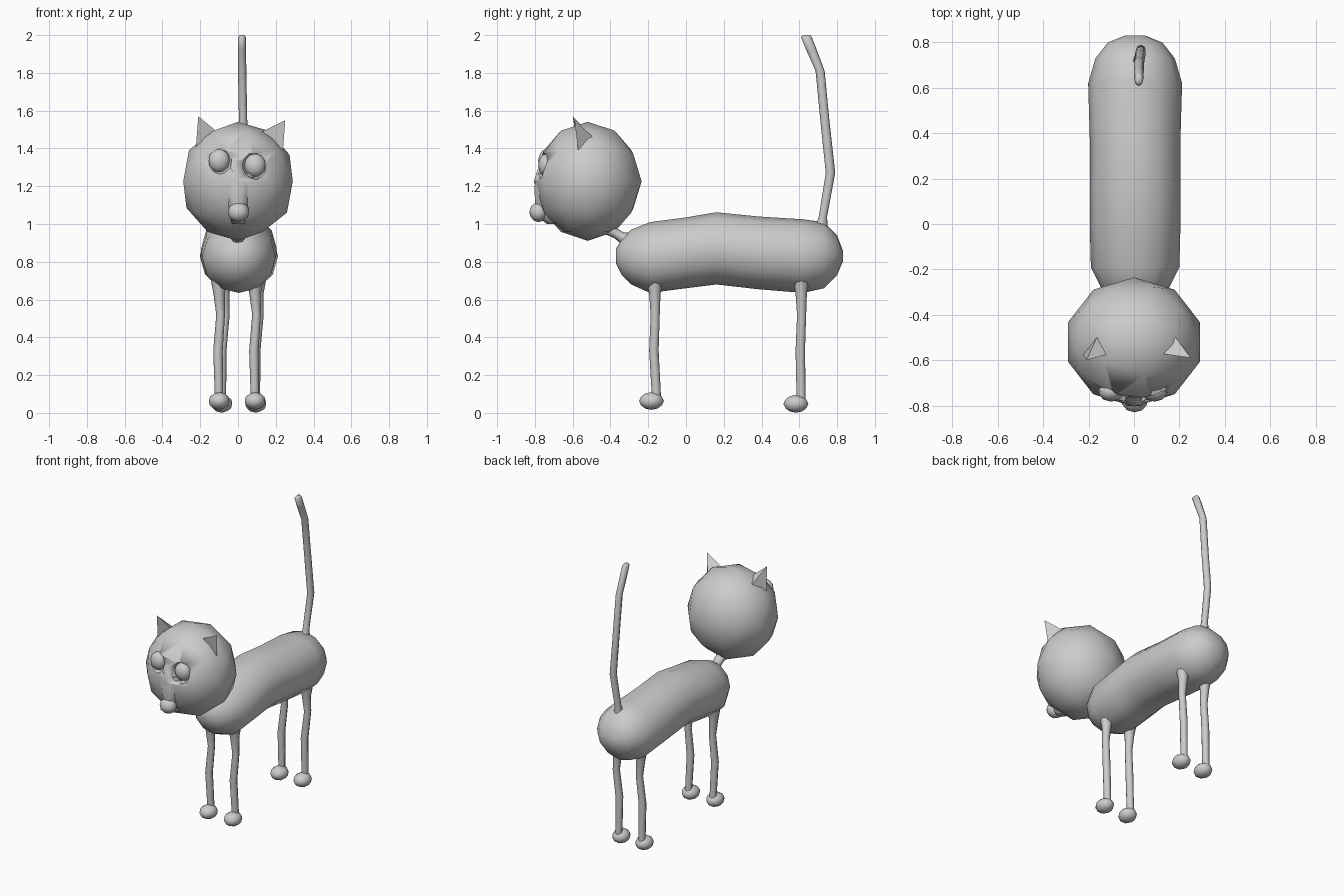
import bpy, bmesh, math
from mathutils import Vector

if "Cube" in bpy.data.objects:
    bpy.data.objects.remove(bpy.data.objects["Cube"])

grey = bpy.data.materials.new("grey")
grey.diffuse_color = (0.6, 0.6, 0.6, 1)
grey.use_nodes = True
grey.node_tree.nodes["Principled BSDF"].inputs["Base Color"].default_value = grey.diffuse_color


def finish(name, bm, angle=70):
    bmesh.ops.recalc_face_normals(bm, faces=bm.faces)
    mesh = bpy.data.meshes.new(name)
    bm.to_mesh(mesh)
    bm.free()
    mesh.materials.append(grey)
    obj = bpy.data.objects.new(name, mesh)
    bpy.context.collection.objects.link(obj)
    bpy.ops.object.select_all(action='DESELECT')
    obj.select_set(True)
    bpy.context.view_layer.objects.active = obj
    bpy.ops.object.shade_smooth_by_angle(angle=math.radians(angle))
    return obj


def ball(name, centre, radii, detail=2):
    """Faceted ball whose extents match the radii exactly."""
    bm = bmesh.new()
    bmesh.ops.create_icosphere(bm, subdivisions=detail, radius=1)
    for i in range(3):
        big = max(v.co[i] for v in bm.verts)
        for v in bm.verts:
            v.co[i] = centre[i] + v.co[i] / big * radii[i]
    return finish(name, bm)


def loft(name, rings, axis, sides):
    """Skin elliptical rings (x, y, z, width radius, other radius)."""
    bm = bmesh.new()
    loops = []
    for x, y, z, a, b in rings:
        loop = []
        for i in range(sides):
            t = 2 * math.pi * i / sides
            u, w = a * math.cos(t), b * math.sin(t)
            off = (u, 0, w) if axis == 'Y' else (u, w, 0)
            loop.append(bm.verts.new(Vector((x, y, z)) + Vector(off)))
        loops.append(loop)
    for l0, l1 in zip(loops, loops[1:]):
        for i in range(sides):
            j = (i + 1) % sides
            bm.faces.new((l0[i], l0[j], l1[j], l1[i]))
    bm.faces.new(loops[0])
    bm.faces.new(loops[-1])
    return finish(name, bm)


# Body: sagging capsule along y, from (y, bottom, top, half width)
profile = [(-.37, .79, .87, .04), (-.34, .73, .92, .10), (-.29, .68, .97, .145),
           (-.19, .635, 1.01, .195), (0, .66, 1.035, .2), (.16, .68, 1.062, .2),
           (.38, .655, 1.04, .2), (.62, .635, 1.025, .207), (.73, .66, 1.01, .175),
           (.80, .73, .94, .12), (.83, .80, .86, .045)]
loft("body", [(.005, y, (lo + hi) / 2, w, (hi - lo) / 2) for y, lo, hi, w in profile], 'Y', 12)

# Neck
loft("neck", [(0, -.46, 1.01, .06, .05), (0, -.38, .955, .035, .03),
              (0, -.33, .92, .035, .035), (0, -.24, .89, .06, .06)], 'Y', 8)

# Head with hollowed eye sockets
head = ball("head", (0, -.52, 1.226), (.29, .285, .315))
for side, x, z in (("left", -.1, 1.335), ("right", .09, 1.31)):
    cutter = ball(side + "_socket_cutter", (x, -.775, z), (.066, .06, .074))
    cutter.hide_render = True
    cutter.hide_set(True)
    cut = head.modifiers.new(side + "_socket", 'BOOLEAN')
    cut.operation = 'DIFFERENCE'
    cut.object = cutter
    cut.solver = 'EXACT'
    ball(side + "_eye", (x, -.738, z), (.055, .045, .064))

# Muzzle and nose
loft("muzzle", [(0, -.68, 1.27, .11, .11), (0, -.69, 1.2, .10, .118),
                (0, -.7, 1.12, .072, .105), (0, -.7, 1.05, .05, .1),
                (0, -.68, 1.0, .035, .06)], 'Z', 10)
ball("nose", (.003, -.78, 1.063), (.055, .05, .053))

# Ears: thin three-sided pyramids
for side, s, tip in (("left", -1, (-.21, -.60, 1.57)), ("right", 1, (.25, -.59, 1.55))):
    bm = bmesh.new()
    k = 0 if s < 0 else .012
    base = [bm.verts.new((s * (x + k), y, z)) for x, y, z in
            ((.225, -.57, 1.38), (.10, -.57, 1.48), (.15, -.47, 1.44))]
    top = bm.verts.new(tip)
    bm.faces.new(base)
    for i in range(3):
        bm.faces.new((base[i], base[(i + 1) % 3], top))
    finish(side + "_ear", bm)

# Legs and paws: slightly crooked thin tubes
for name, x, x_foot, y, y_foot, lift in (
        ("front_left", -.10, -.10, -.165, -.155, .015),
        ("front_right", .09, .09, -.165, -.155, .015),
        ("back_left", -.075, -.085, .61, .61, .0),
        ("back_right", .105, .095, .61, .61, .0)):
    xm = (x + x_foot) / 2
    loft(name + "_leg", [(x, y, .71, .045, .045), (x, y, .63, .03, .03),
                         (x + .008, y + .002, .52, .023, .024),
                         (xm - .006, y - .005, .33, .025, .025),
                         (x_foot, y_foot, .06, .022, .024)], 'Z', 8)
    ball(name + "_paw", (x_foot, y_foot - .028, .048 + lift), (.054, .066, .047), 2)

# Tail
loft("tail", [(.02, .715, .97, .03, .035), (.022, .725, 1.04, .022, .022),
              (.03, .765, 1.27, .022, .025), (.027, .735, 1.55, .022, .024),
              (.022, .71, 1.81, .022, .024), (.021, .665, 1.92, .022, .028),
              (.021, .637, 1.99, .02, .029), (.021, .64, 2.0, .012, .018)], 'Z', 8)
